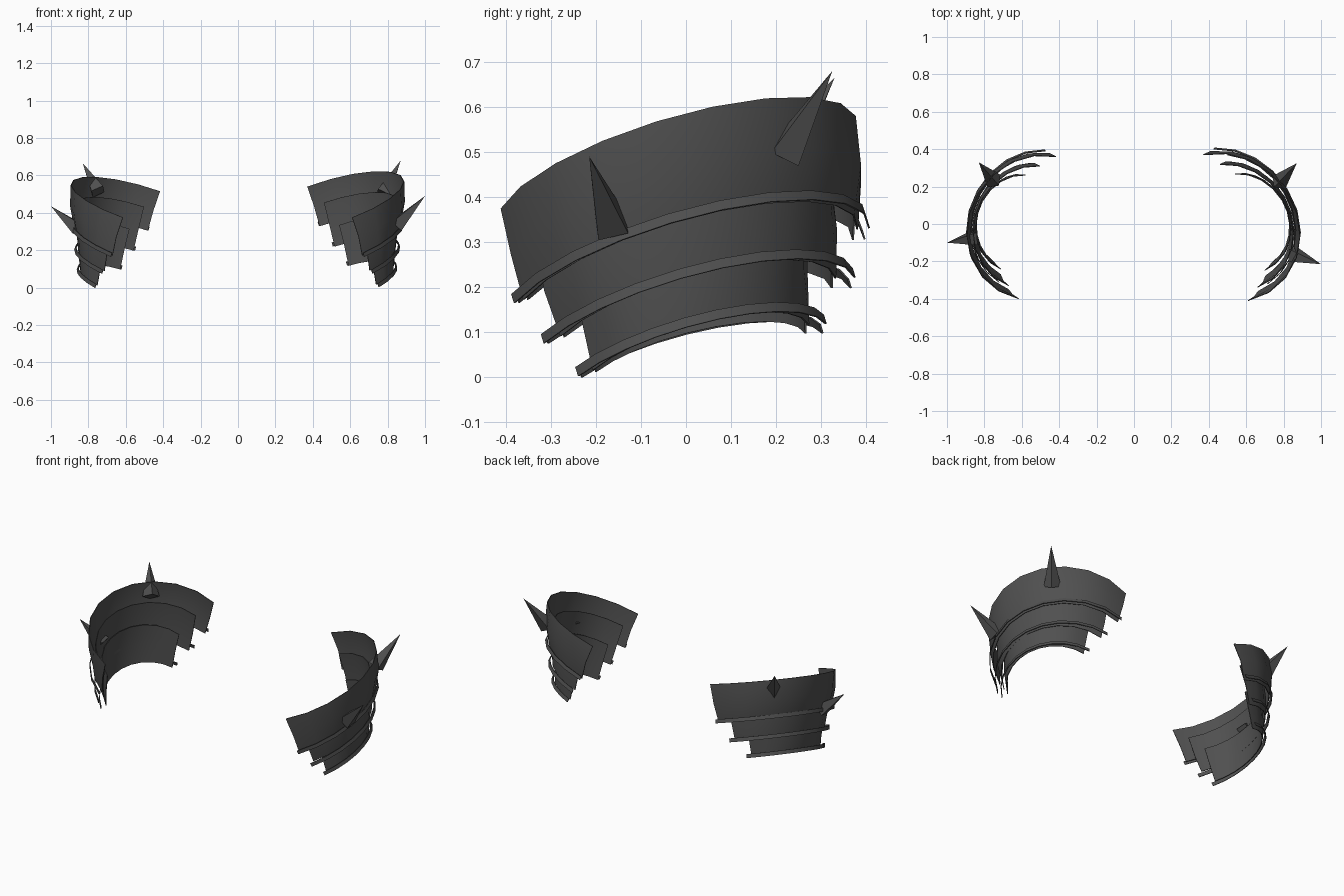
import bpy, bmesh, math
from mathutils import Vector as V, Matrix

if "Cube" in bpy.data.objects:
    bpy.data.objects.remove(bpy.data.objects["Cube"])

metal = bpy.data.materials.new("dark_grey_metal")
metal.diffuse_color = (0.08, 0.08, 0.08, 1)
metal.use_nodes = True
metal.node_tree.nodes["Principled BSDF"].inputs["Base Color"].default_value = metal.diffuse_color
SEG = 10


def finish(name, bm, smooth=False):
    bmesh.ops.recalc_face_normals(bm, faces=bm.faces)
    for f in bm.faces:
        f.smooth = smooth
    mesh = bpy.data.meshes.new(name)
    bm.to_mesh(mesh)
    bm.free()
    mesh.materials.append(metal)
    ob = bpy.data.objects.new(name, mesh)
    bpy.context.collection.objects.link(ob)
    return ob


def arc(mid, half, sag, e1, e2, flat):
    """Arc from the front end to the back end of a chord, bulging along e2."""
    r = (half * half + sag * sag) / (2 * sag)
    phi = math.acos(max(-1, min(1, (r - sag) / r)))
    pts = []
    for i in range(SEG + 1):
        t = phi * (1 - 2 * i / SEG)
        bulge = r * math.cos(t) - r + sag
        p = mid + e1 * r * math.sin(t) + e2 * bulge
        p.x -= flat * bulge / sag
        pts.append(p)
    return pts


def band(name, rows, thick):
    """Loft a curved sheet through arcs and give it thickness."""
    bm = bmesh.new()
    grid = [[bm.verts.new(p) for p in row] for row in rows]
    for a, b in zip(grid, grid[1:]):
        for i in range(SEG):
            bm.faces.new((a[i], a[i + 1], b[i + 1], b[i]))
    ob = finish(name, bm, True)
    mod = ob.modifiers.new("thickness", 'SOLIDIFY')
    mod.thickness = thick
    mod.offset = 0
    # keep the sheet rims crisp
    split = ob.modifiers.new("sharp_rims", 'EDGE_SPLIT')
    split.split_angle = math.radians(40)


def spike(name, base, tip, radius=0.048):
    base, tip = V(base), V(tip)
    axis = (tip - base).normalized()
    base = base - axis * 0.015
    bm = bmesh.new()
    bmesh.ops.create_cone(bm, cap_ends=True, segments=4, radius1=radius, radius2=0,
                          depth=(tip - base).length)
    bmesh.ops.remove_doubles(bm, verts=bm.verts, dist=1e-5)
    q = V((0, 0, 1)).rotation_difference(axis).to_matrix() @ Matrix.Rotation(math.pi / 4, 3, 'Z')
    for v in bm.verts:
        v.co = q @ v.co + (base + tip) / 2
    finish(name, bm)


# rows: (chord middle, half chord, bulge) from top to bottom
PLATES = {
    "upper_plate": [((.49, -.02, .457), .416, .416), ((.525, 0, .354), .413, .392),
                    ((.55, .01, .25), .395, .345)],
    "middle_plate": [((.56, -.01, .385), .35, .31), ((.59, .01, .26), .345, .29),
                     ((.61, .027, .155), .325, .255)],
    "lower_plate": [((.62, .01, .28), .275, .24), ((.645, .02, .17), .265, .22),
                    ((.665, .033, .066), .255, .185)],
}
TRIMS = {"upper_trim": ((.55, .01, .2575), .42, .36),
         "middle_trim": ((.61, .027, .158), .368, .274),
         "lower_trim": ((.665, .033, .07), .293, .20)}


def pauldron(side, sx, e1, e2, shift, k, extra):
    e1, e2, shift = V(e1), V(e2), V(shift)

    def row(mid, half, sag, dz=0):
        # lower rows bulge less far sideways
        flat = max(0, min(.015, (.457 - mid[2]) * .1)) + extra
        pts = arc(V(mid) + shift + V((-.28, -.28, .92)) * dz, half * k, sag * k, e1, e2, flat)
        return [V((p.x * sx, p.y, p.z)) for p in pts]

    for name, rows in PLATES.items():
        band(f"{side}_{name}", [row(*r) for r in rows], 0.004)
    for name, r in TRIMS.items():
        band(f"{side}_{name}", [row(*r, dz=0.011), row(*r, dz=-0.011)], 0.004)


# the two shoulder guards are tilted slightly differently
pauldron("right", 1, (.288, -.9375, -.198), (.91, .19, .345), (0, 0, 0), 1, 0)
pauldron("left", -1, (.249, -.952, -.175), (.93, .185, .325), (.026, 0, -.012), .96, .008)

# spikes
spike("right_front_spike", (.862, -.168, .345), (1.0, -.215, .49))
spike("right_back_spike", (.782, .23, .51), (.87, .325, .68))
spike("left_front_spike", (-.872, -.08, .325), (-1.0, -.10, .435))
spike("left_back_spike", (-.755, .238, .525), (-.83, .33, .665))
